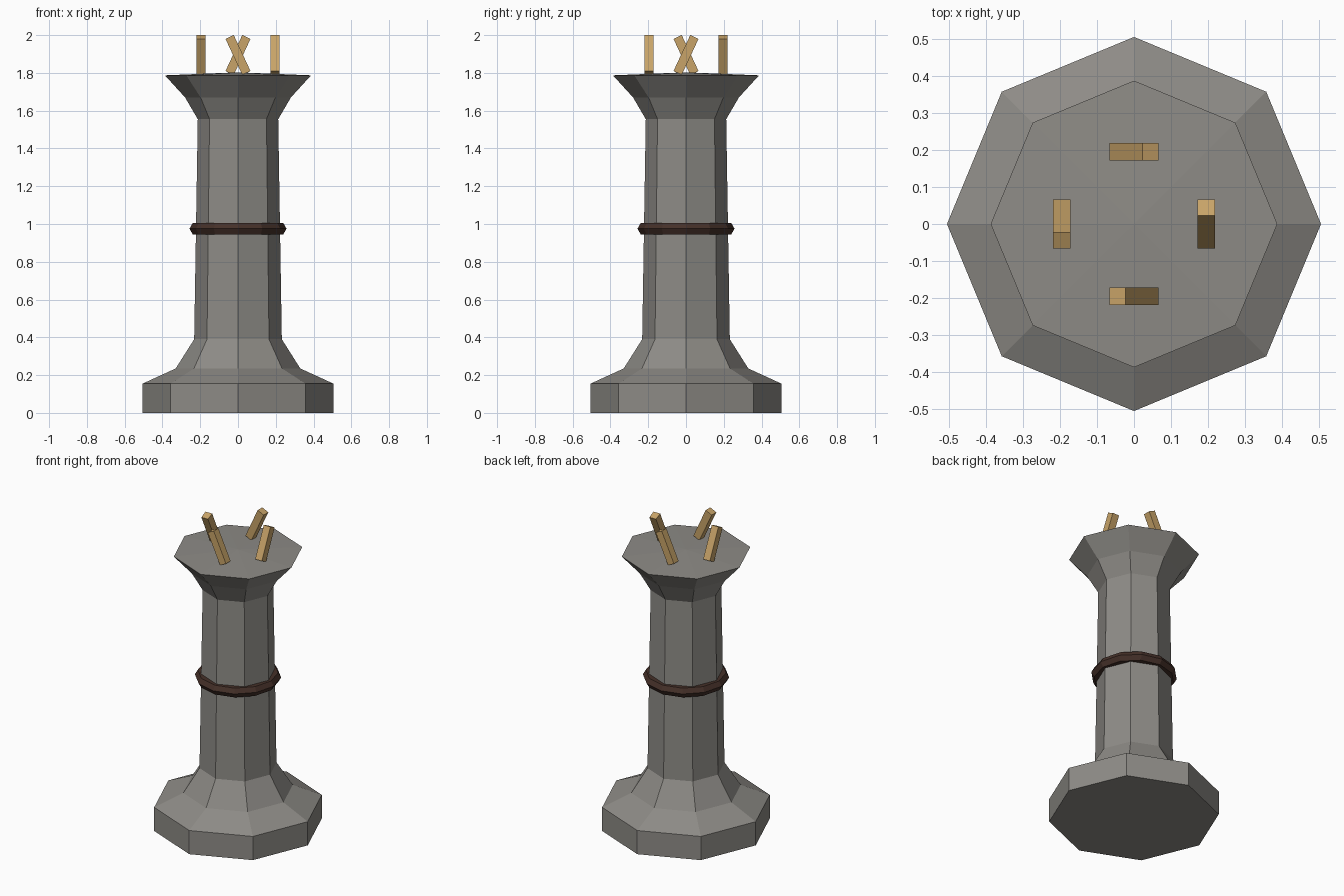
import bpy, bmesh, math
from mathutils import Matrix

cube = bpy.data.objects.get("Cube")
if cube:
    bpy.data.objects.remove(cube, do_unlink=True)


def material(name, rgb):
    mat = bpy.data.materials.new(name)
    mat.use_nodes = True
    mat.diffuse_color = (*rgb, 1)
    mat.node_tree.nodes["Principled BSDF"].inputs["Base Color"].default_value = (*rgb, 1)
    return mat


def add_object(name, bm, mat):
    bmesh.ops.recalc_face_normals(bm, faces=bm.faces)
    mesh = bpy.data.meshes.new(name)
    bm.to_mesh(mesh)
    bm.free()
    mesh.materials.append(mat)
    obj = bpy.data.objects.new(name, mesh)
    bpy.context.collection.objects.link(obj)
    return obj


def ring(bm, radius, z, sides):
    return [bm.verts.new((radius * math.cos(math.tau * i / sides),
                          radius * math.sin(math.tau * i / sides), z))
            for i in range(sides)]


def bridge(bm, low, high):
    n = len(low)
    for i in range(n):
        j = (i + 1) % n
        bm.faces.new((low[i], low[j], high[j], high[i]))


stone = material("grey stone", (0.27, 0.26, 0.24))
iron = material("dark brown band", (0.06, 0.03, 0.022))
wood = material("tan wood", (0.58, 0.37, 0.14))

# Octagonal pillar: plinth, tapering shaft and flared bowl
profile = [(0.505, 0), (0.505, 0.155), (0.33, 0.235), (0.232, 0.39),
           (0.213, 1.555), (0.28, 1.67), (0.387, 1.787)]
bm = bmesh.new()
rings = [ring(bm, r, z, 8) for r, z in profile]
for low, high in zip(rings, rings[1:]):
    bridge(bm, low, high)
bm.faces.new(rings[0])
# Slightly raised top
apex = bm.verts.new((0, 0, 1.803))
for i in range(8):
    bm.faces.new((rings[-1][i], rings[-1][(i + 1) % 8], apex))
add_object("pillar", bm, stone)

# Band around the shaft, with a hexagonal section
bm = bmesh.new()
loops = []
for k in range(6):
    a = math.tau * k / 6
    loops.append(ring(bm, 0.222 + 0.035 * math.cos(a), 0.975 + 0.035 * math.sin(a), 12))
for k in range(6):
    bridge(bm, loops[k], loops[(k + 1) % 6])
add_object("shaft_band", bm, iron)

# Four leaning pegs on the top
lean = math.radians(25)
pegs = [("front_peg", 0, -0.195, "Y", -lean), ("back_peg", 0, 0.195, "Y", lean),
        ("right_peg", -0.195, 0, "X", lean), ("left_peg", 0.195, 0, "X", -lean)]
for name, x, y, axis, angle in pegs:
    bm = bmesh.new()
    bmesh.ops.create_cube(bm, size=1, matrix=Matrix.Translation((x, y, 1.895))
                          @ Matrix.Rotation(angle, 4, axis)
                          @ Matrix.Diagonal((0.048, 0.048, 0.21, 1)))
    add_object(name, bm, wood)
